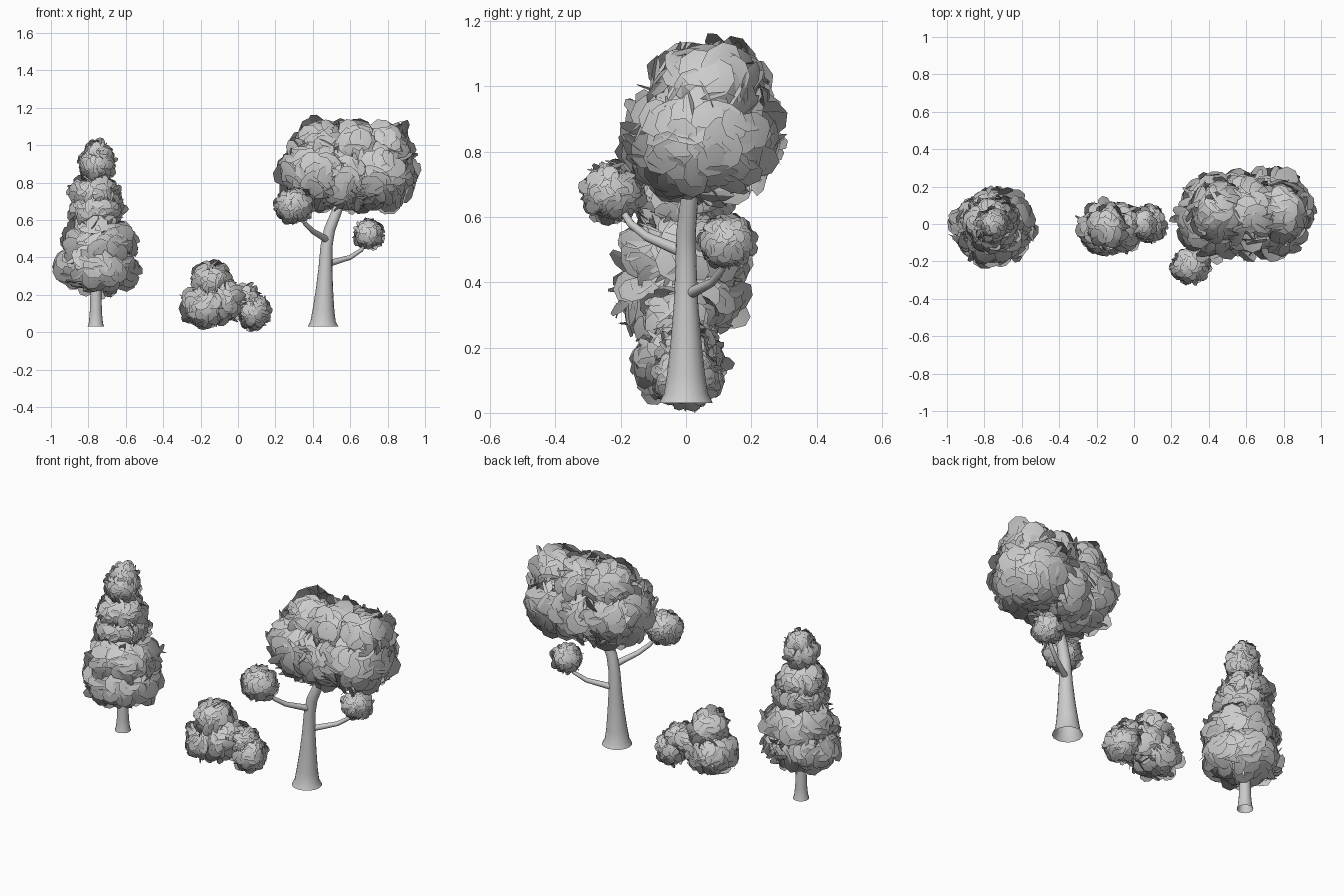
import bpy, bmesh, math, random
from mathutils import Vector

random.seed(7)
if "Cube" in bpy.data.objects:
    bpy.data.objects.remove(bpy.data.objects["Cube"])

grey = bpy.data.materials.new("plain_grey")
grey.use_nodes = True
GREY = (0.6, 0.6, 0.6, 1)
grey.diffuse_color = GREY
grey.node_tree.nodes["Principled BSDF"].inputs["Base Color"].default_value = GREY


def add_object(name, bm):
    mesh = bpy.data.meshes.new(name)
    bm.to_mesh(mesh)
    bm.free()
    mesh.materials.append(grey)
    for p in mesh.polygons:
        p.use_smooth = True
    ob = bpy.data.objects.new(name, mesh)
    bpy.context.collection.objects.link(ob)
    return ob


def foliage(name, blobs, leaf, cover=4.0, tilt=0.55):
    """Overlapping eight-sided leaf cards laid over ellipsoids (centre, radii)."""
    bm = bmesh.new()
    normals = []
    blobs = [(Vector(c), Vector(r)) for c, r in blobs]
    for c, r in blobs:
        mean = (r.x + r.y + r.z) / 3
        count = int(cover * 4 * mean ** 2 / leaf ** 2)
        for i in range(count):
            # even spiral of directions around the blob
            h = 1 - 2 * (i + 0.5) / count
            a = i * math.pi * (3 - math.sqrt(5))
            s = math.sqrt(1 - h * h)
            d = Vector((s * math.cos(a), s * math.sin(a), h))
            p = c + d * r * random.uniform(0.84, 1.0)
            # skip cards buried in a neighbouring blob
            if any(o is not c and Vector(((p - o)[k] / q[k] for k in range(3))).length < 0.75
                   for o, q in blobs):
                continue
            out = Vector((d[k] / r[k] for k in range(3))).normalized()
            n = (out + Vector((random.gauss(0, tilt) for _ in range(3)))).normalized()
            if n.dot(out) < 0:
                n.negate()
            u = n.orthogonal().normalized()
            v = n.cross(u)
            size = leaf * random.uniform(0.8, 1.05)
            turn = random.random() * math.tau
            ring = []
            for k in range(8):
                t = turn + k * math.tau / 8
                q = p + (u * math.cos(t) + v * math.sin(t)) * size
                ring.append(bm.verts.new(q))
                normals.append((n * 0.3 + out + (q - c).normalized()).normalized())
            bm.faces.new(ring)
    ob = add_object(name, bm)
    # cards borrow the rounded shading of the blob
    ob.data.normals_split_custom_set_from_vertices(normals)


def limb(name, path, sides=16):
    """Open tapered tube through (x, y, z, radius) stations."""
    bm = bmesh.new()
    pts = [Vector(p[:3]) for p in path]
    rings = []
    for i, p in enumerate(pts):
        axis = pts[min(i + 1, len(pts) - 1)] - pts[max(i - 1, 0)]
        axis.normalize()
        u = Vector((0, 1, 0)).cross(axis).normalized()
        v = axis.cross(u)
        rings.append([bm.verts.new(p + (u * math.cos(t) + v * math.sin(t)) * path[i][3])
                      for t in (k * math.tau / sides for k in range(sides))])
    for a, b in zip(rings, rings[1:]):
        for k in range(sides):
            j = (k + 1) % sides
            bm.faces.new((a[k], a[j], b[j], b[k]))
    add_object(name, bm)


# Broad tree: leaning trunk, branches, crown and two tufts
limb("broad_tree_trunk", [(.455, 0, .03, .082), (.455, 0, .06, .067), (.457, 0, .12, .058),
                          (.462, 0, .22, .047), (.467, 0, .34, .037), (.473, 0, .46, .032),
                          (.49, 0, .55, .03), (.53, .01, .65, .027), (.58, .03, .78, .018)])
limb("front_branch", [(.48, 0, .49, .02), (.45, -.05, .51, .017), (.4, -.12, .54, .014),
                      (.36, -.17, .58, .012), (.31, -.22, .66, .008)], 10)
limb("side_branch", [(.475, .01, .365, .018), (.53, .04, .38, .016), (.6, .08, .4, .013),
                     (.66, .11, .44, .011), (.7, .12, .52, .008)], 10)
foliage("broad_tree_crown", [((.43, .04, .85), (.19, .21, .19)),
                             ((.75, .06, .85), (.2, .23, .19)),
                             ((.45, .07, 1.0), (.14, .15, .125)),
                             ((.8, .07, 1.0), (.11, .15, .11)),
                             ((.63, .06, .99), (.13, .17, .12)),
                             ((.58, .05, .83), (.16, .22, .17))], .066)
foliage("front_tuft", [((.3, -.225, .677), (.1, .09, .09))], .027)
foliage("side_tuft", [((.7, .125, .525), (.078, .083, .075))], .025)

# Bush: large and small mound
foliage("bush_large_mound", [((-.165, -.02, .14), (.125, .135, .11)),
                             ((-.07, -.02, .17), (.1, .125, .1)),
                             ((-.14, -.02, .27), (.09, .11, .1))], .045)
foliage("bush_small_mound", [((.085, 0, .11), (.08, .1, .09)),
                             ((.05, 0, .18), (.06, .08, .07))], .03)

# Tiered tree: straight trunk and three stacked tiers
limb("tiered_tree_trunk", [(-.76, 0, .03, .044), (-.76, 0, .05, .038), (-.76, 0, .1, .033),
                           (-.76, 0, .22, .029), (-.76, 0, .5, .02), (-.76, 0, .9, .01)])
foliage("lower_tier", [((-.755, -.02, .35), (.21, .19, .125)),
                       ((-.74, -.01, .47), (.185, .185, .14))], .06)
foliage("middle_tier", [((-.755, -.01, .65), (.14, .14, .1)),
                        ((-.77, 0, .74), (.13, .13, .09))], .045)
foliage("top_tier", [((-.755, -.01, .895), (.09, .09, .09)),
                     ((-.75, 0, .95), (.07, .07, .07))], .03)
